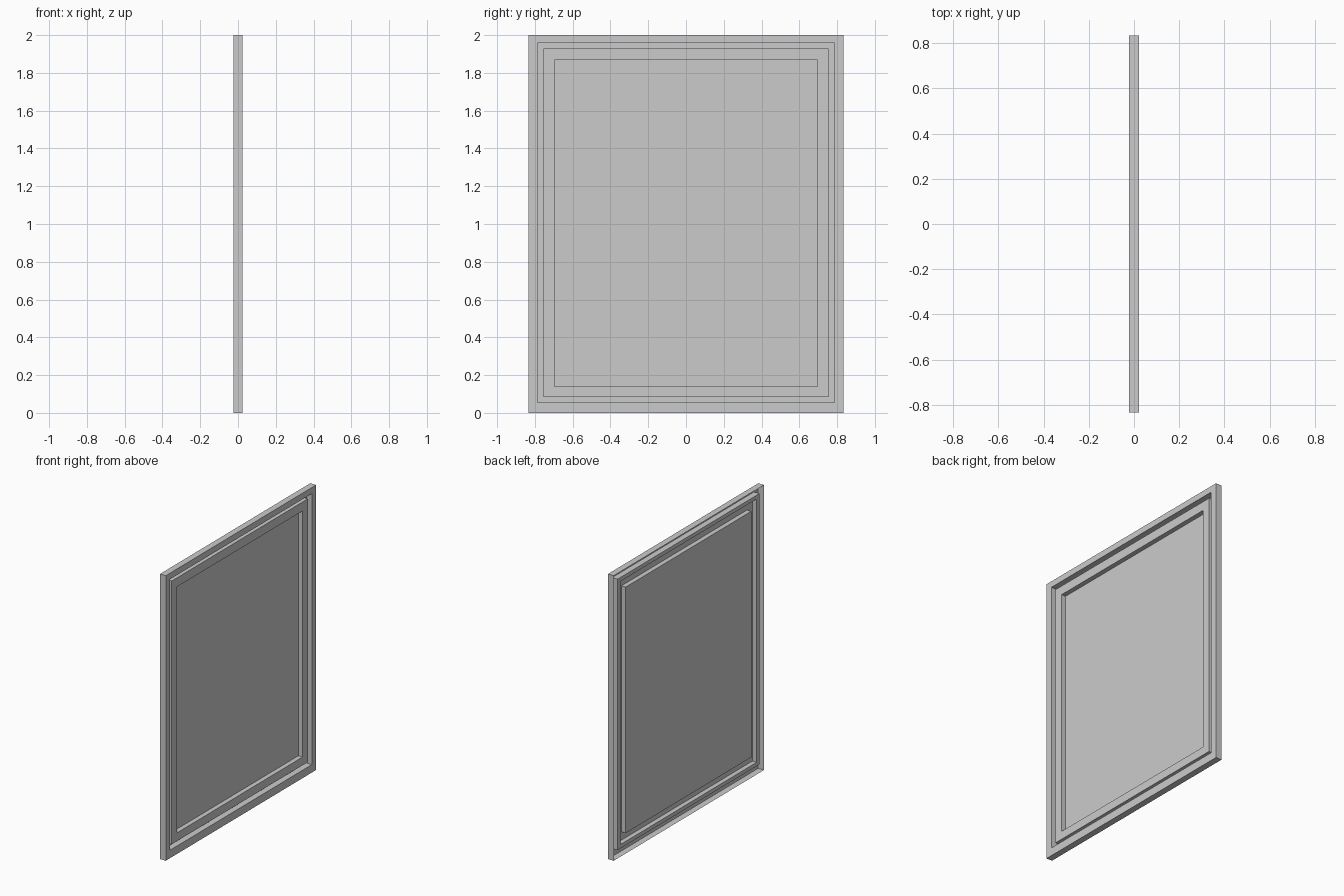
import bpy
import bmesh

if "Cube" in bpy.data.objects:
    bpy.data.objects.remove(bpy.data.objects["Cube"])

FRONT = 0.0225   # visible face of the frame
BACK = -0.0225   # open rear edge
SASH = 0.0135    # face of the inner sash
DEEP = -0.0195   # floor of the groove and the panel

# Rectangles as (half width, bottom, top), from outside to inside
OUTER = (0.833, 0.0, 2.0)
R1 = (0.786, 0.056, 1.957)
R2 = (0.754, 0.083, 1.930)
R3 = (0.696, 0.141, 1.867)


def build(name, steps, cap=False):
    """Sheet through a series of (rectangle, x) loops, optionally closed by a face."""
    bm = bmesh.new()
    prev = None
    for (w, lo, hi), x in steps:
        loop = [bm.verts.new((x, y, z))
                for y, z in ((-w, lo), (w, lo), (w, hi), (-w, hi))]
        if prev:
            for i in range(4):
                j = (i + 1) % 4
                bm.faces.new((prev[i], prev[j], loop[j], loop[i]))
        prev = loop
    if cap:
        bm.faces.new(prev)
    mesh = bpy.data.meshes.new(name)
    bm.to_mesh(mesh)
    bm.free()
    obj = bpy.data.objects.new(name, mesh)
    bpy.context.collection.objects.link(obj)
    return obj


# Outer frame, open at the rear
build("outer_frame", [(OUTER, BACK), (OUTER, FRONT), (R1, FRONT)])
# Groove between frame and sash, a ridge seen from the rear
build("groove", [(R1, FRONT), (R1, DEEP), (R2, DEEP), (R2, SASH)])
# Inner sash and the recessed panel
build("sash", [(R2, SASH), (R3, SASH)])
build("panel", [(R3, SASH), (R3, DEEP)], cap=True)
